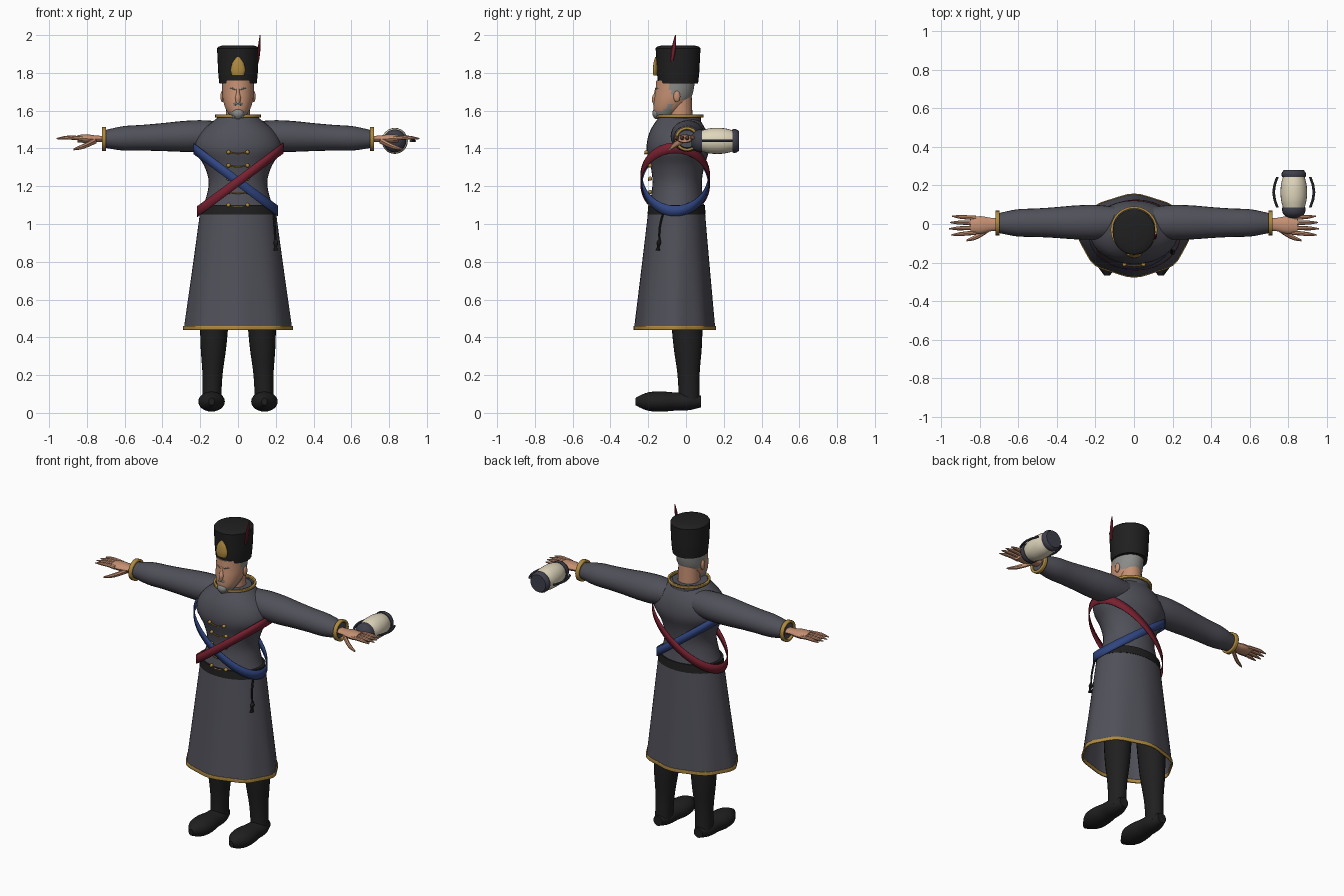
import bpy, bmesh, math
from mathutils import Vector

default_cube = bpy.data.objects.get("Cube")
if default_cube:
    bpy.data.objects.remove(default_cube)


def material(name, *rgb):
    mat = bpy.data.materials.new(name)
    mat.use_nodes = True
    mat.diffuse_color = (*rgb, 1)
    shader = next(node for node in mat.node_tree.nodes if node.type == 'BSDF_PRINCIPLED')
    shader.inputs["Base Color"].default_value = (*rgb, 1)
    return mat


coat = material("coat grey", .08, .08, .1)
black = material("black", .014, .014, .014)
skin = material("skin", .56, .28, .17)
hair = material("grey hair", .26, .26, .25)
gold = material("gold", .42, .25, .05)
red = material("red", .19, .015, .03)
blue = material("blue", .03, .06, .22)
cream = material("cream", .74, .67, .5)
steel = material("dark steel", .05, .05, .07)


def finish(name, bm, mats, mirror=False, thickness=0):
    bmesh.ops.recalc_face_normals(bm, faces=bm.faces)
    mesh = bpy.data.meshes.new(name)
    bm.to_mesh(mesh)
    bm.free()
    for mat in mats:
        mesh.materials.append(mat)
    for polygon in mesh.polygons:
        polygon.use_smooth = True
    mesh.set_sharp_from_angle(angle=math.radians(40))
    obj = bpy.data.objects.new(name, mesh)
    bpy.context.collection.objects.link(obj)
    if thickness:
        solid = obj.modifiers.new("thickness", 'SOLIDIFY')
        solid.thickness = thickness
        solid.offset = 0
    if mirror:
        obj.modifiers.new("other side", 'MIRROR')


def smooth_value(values, position):
    # Smooth curve through evenly spaced values, position from 0 to 1
    padded = [2 * values[0] - values[1], *values, 2 * values[-1] - values[-2]]
    index = min(int(position * (len(values) - 1)), len(values) - 2)
    t = position * (len(values) - 1) - index
    a, b, c, d = padded[index:index + 4]
    return b + t * (c - a) / 2 + t * t * (a - 2.5 * b + 2 * c - d / 2) + t ** 3 * (3 * b - 3 * c + d - a) / 2


def spindle(name, mat, start, end, radii, depth=1, power=1, bow=(0, 0, 0), sides=24, cap=True,
            wave=0, paint=None, second=None, **options):
    # Oval sections along a bowed line: half width r, half depth depth * r ** power
    start, end, bow = Vector(start), Vector(end), Vector(bow)
    along = max(range(3), key=lambda axis: abs((end - start)[axis]))
    across, up = [axis for axis in range(3) if axis != along]
    bm = bmesh.new()
    rings = []
    steps = 4 * (len(radii) - 1)
    for step in range(steps + 1):
        t = step / steps
        r = smooth_value(radii, t)
        ring = []
        for side in range(sides):
            angle = math.tau * side / sides
            point = start.lerp(end, t) + bow * math.sin(math.pi * t)
            swell = 1 + wave * math.cos(8 * angle) * max(0, 1 - point.z)
            point[across] += swell * r * math.cos(angle)
            point[up] += swell * depth * r ** power * math.sin(angle)
            ring.append(bm.verts.new(point))
        rings.append(ring)
    for low, high in zip(rings, rings[1:]):
        for i in range(sides):
            j = (i + 1) % sides
            bm.faces.new((low[i], low[j], high[j], high[i]))
    if cap:
        bm.faces.new(rings[0])
        bm.faces.new(rings[-1])
    if paint:
        for face in bm.faces:
            face.material_index = paint(face.calc_center_median())
    finish(name, bm, [m for m in (mat, second) if m], **options)


def ball(name, mat, centre, size, **options):
    bm = bmesh.new()
    bmesh.ops.create_uvsphere(bm, u_segments=12, v_segments=8, radius=1)
    for vert in bm.verts:
        vert.co = Vector(centre) + vert.co * Vector(size)
    finish(name, bm, [mat], **options)


# Long coat with belt, collar and gold edging
spindle("coat_torso", coat, (0, -.05, 1.05), (0, -.04, 1.57), (.2, .17, .155, .18, .23, .2, .1),
        depth=.4, power=.6, sides=32)
spindle("coat_skirt", coat, (0, -.05, 1.07), (0, -.06, .45), (.2, .28), depth=.75, sides=48,
        cap=False, wave=.04)
spindle("skirt_hem", gold, (0, -.06, .46), (0, -.06, .44), (.28, .28), depth=.75, sides=48,
        cap=False, wave=.04, thickness=.008)
spindle("belt", black, (0, -.05, 1.05), (0, -.05, 1.1), (.205, .2), depth=.75, sides=32)
spindle("collar", coat, (0, -.04, 1.5), (0, -.03, 1.57), (.12, .11), cap=False)
spindle("collar_trim", gold, (0, -.03, 1.565), (0, -.03, 1.58), (.116, .116), cap=False, thickness=.012)

# Rows of buttons joined by drooping cords
for row in range(5):
    y, z = -.19 - .02 * (row > 3), 1.1 + .07 * row
    ball("buttons", gold, (.05, y, z), (.011, .011, .011), mirror=True)
    spindle("button_cord", gold, (-.05, y, z), (.05, y, z), (.004, .004), bow=(0, -.008, -.008), sides=6)


# Crossed sashes: tilted oval bands from shoulder to hip
def sash(name, mat, side, gap):
    bm = bmesh.new()
    count = 48
    pairs = []
    for i in range(count):
        angle = math.tau * i / count
        x = .012 + (.222 + gap) * math.cos(angle)
        y = -.057 + (.176 + gap) * math.sin(angle)
        z = 1.225 + .74 * x
        pairs.append([bm.verts.new((side * x, y, z + edge)) for edge in (-.028, .028)])
    for (a, b), (c, d) in zip(pairs, pairs[1:] + pairs[:1]):
        bm.faces.new((a, c, d, b))
    finish(name, bm, [mat], thickness=.004)


sash("red_sash", red, 1, .006)
sash("blue_sash", blue, -1, 0)

# Cord and tassel on the left hip
spindle("hip_cord", black, (.19, -.12, 1.06), (.2, -.14, .9), (.006, .005), bow=(0, -.01, 0), sides=8)
spindle("hip_tassel", black, (.2, -.14, .92), (.2, -.15, .86), (.004, .012, .007, .012), sides=8)

# Sleeves, cuffs and hands
spindle("sleeves", coat, (.1, .01, 1.47), (.71, .005, 1.45), (.08, .09, .088, .08, .074, .07, .05),
        depth=.92, mirror=True)
spindle("cuffs", gold, (.698, .005, 1.45), (.72, .005, 1.45), (.057, .057), cap=False,
        thickness=.014, mirror=True)
spindle("palms", skin, (.69, 0, 1.45), (.85, -.008, 1.452), (.034, .035, .046, .04), depth=.5,
        sides=14, mirror=True)
for i, label in enumerate(("index", "middle", "ring", "little")):
    y = -.044 + .025 * i
    tip = .965 - .012 * abs(i - 1.3)
    spindle(label + "_fingers", skin, (.82, y, 1.452), (tip, 1.3 * y, 1.452), (.013, .011, .01, .003),
            bow=(0, 0, .005), sides=8, mirror=True)
spindle("thumbs", skin, (.75, -.02, 1.445), (.87, -.085, 1.395), (.018, .015, .012, .005),
        bow=(0, -.01, -.005), sides=8, mirror=True)

# Legs and shoes
spindle("legs", black, (.12, 0, .65), (.14, .018, .05), (.08, .076, .068, .053, .05), depth=1.1, mirror=True)
spindle("shoes", black, (.14, .08, .06), (.14, -.267, .06), (.03, .056, .06, .07, .062, .015),
        depth=.3, power=.65, mirror=True)


# Head: hair covers the back and sideburns, the beard follows the jaw
def hair_rule(point):
    back = point.y > -.035 and point.z > 1.655
    sideburn = -.085 < point.y < -.03 and point.z > 1.69
    jaw = point.y < -.075 and point.z < 1.6 + max(0, point.y + .125)
    return int(back or sideburn or jaw)


spindle("neck", skin, (0, -.03, 1.53), (0, -.03, 1.68), (.066, .06))
spindle("head", skin, (0, -.12, 1.56), (0, -.055, 1.76), (.035, .065, .08, .084, .085), depth=1.2,
        bow=(0, .015, 0), sides=40, paint=hair_rule, second=hair)
spindle("goatee", hair, (0, -.158, 1.555), (0, -.155, 1.615), (.008, .028, .03, .014), depth=.7, sides=12)
spindle("nose", skin, (0, -.152, 1.72), (0, -.163, 1.643), (.009, .01, .016, .012), depth=1.3, sides=12)
spindle("lips", skin, (-.02, -.158, 1.62), (.02, -.158, 1.62), (.004, .008, .004), bow=(0, -.005, 0), sides=8)
spindle("moustache", hair, (0, -.166, 1.637), (.042, -.142, 1.618), (.009, .008, .004),
        bow=(0, -.008, .005), sides=8, mirror=True)
spindle("eyebrows", hair, (.014, -.156, 1.712), (.058, -.122, 1.714), (.005, .008, .004),
        bow=(0, -.008, .006), depth=.7, sides=8, mirror=True)
ball("eye_whites", cream, (.033, -.142, 1.695), (.013, .008, .007), mirror=True)
ball("pupils", black, (.033, -.148, 1.695), (.005, .004, .005), mirror=True)
ball("ears", skin, (.083, -.048, 1.675), (.01, .018, .03), mirror=True)

# Tall fur hat with badge and plume
spindle("hat", black, (0, -.042, 1.743), (0, -.042, 1.93), (.099, .105, .108, .111), depth=1.07, sides=28)
spindle("hat_crown", black, (0, -.042, 1.93), (0, -.042, 1.946), (.111, .104, .08), depth=1.07, sides=28)
spindle("hat_badge", gold, (0, -.16, 1.785), (0, -.16, 1.885), (.032, .039, .036, .026, .006),
        depth=.4, sides=14)
spindle("plume", red, (.107, -.075, 1.86), (.117, -.055, 2), (.004, .007, .006, .002), depth=1.6, sides=8)


# Lantern lying on its side behind the left hand
def lantern(part, mat, back, front, radii, offset=0, **options):
    spindle("lantern_" + part, mat, (.83 + offset, back, 1.44), (.83 + offset, front, 1.44), radii, **options)


lantern("base", steel, .03, .085, (.03, .052, .06, .06))
lantern("glass", cream, .08, .25, (.055, .066, .069, .066, .055))
lantern("cap", steel, .245, .28, (.062, .063, .053))
for side in (-1, 1):
    lantern("bar", steel, .085, .245, (.007, .007), offset=.085 * side, bow=(.02 * side, 0, 0), sides=8)
